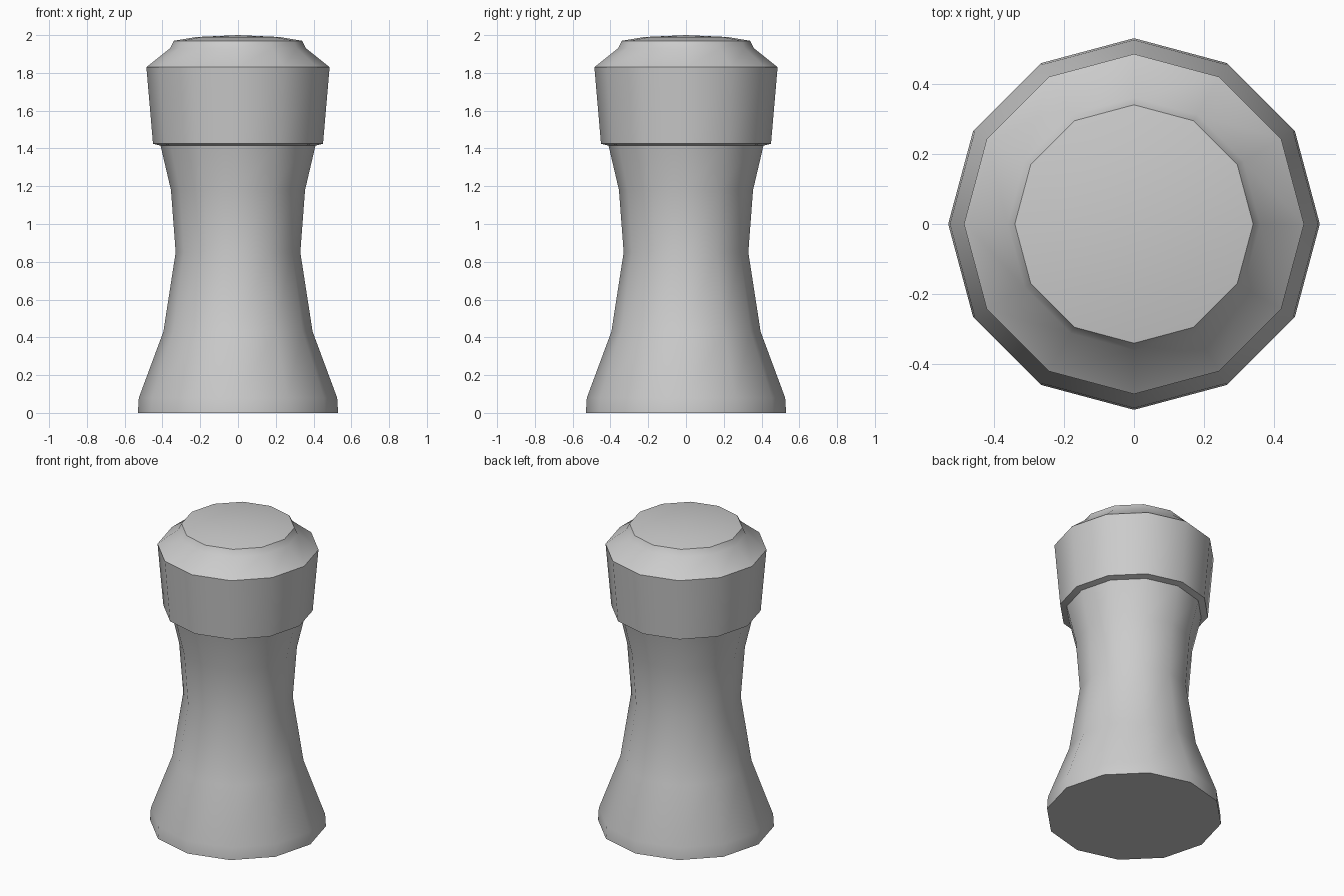
import bpy, bmesh
from math import cos, sin, radians, tau

if "Cube" in bpy.data.objects:
    bpy.data.objects.remove(bpy.data.objects["Cube"])

SIDES = 12


def lathe(name, profile):
    """Revolve (radius, z) points around z; radius 0 closes to a pole."""
    bm = bmesh.new()
    rings = []
    for r, z in profile:
        n = SIDES if r > 0 else 1
        rings.append([bm.verts.new((r * cos(tau * i / SIDES), r * sin(tau * i / SIDES), z))
                      for i in range(n)])
    for a, b in zip(rings, rings[1:]):
        for i in range(SIDES):
            j = (i + 1) % SIDES
            if len(a) == 1:
                bm.faces.new((a[0], b[j], b[i]))
            elif len(b) == 1:
                bm.faces.new((a[i], a[j], b[0]))
            else:
                bm.faces.new((a[i], a[j], b[j], b[i]))
    # flat base where the profile starts on the ground
    if profile[0][1] == 0:
        bm.faces.new(rings[0][::-1])
    mesh = bpy.data.meshes.new(name)
    bm.to_mesh(mesh)
    bm.free()
    obj = bpy.data.objects.new(name, mesh)
    bpy.context.collection.objects.link(obj)
    bpy.ops.object.select_all(action='DESELECT')
    obj.select_set(True)
    bpy.context.view_layer.objects.active = obj
    bpy.ops.object.shade_smooth_by_angle(angle=radians(35))
    return obj


# Flared, waisted body
lathe("body", [(0.53, 0), (0.525, 0.08), (0.395, 0.43), (0.33, 0.85),
               (0.355, 1.18), (0.41, 1.415)])

# Cap with overhanging lip, chamfered shoulder and shallow domed top
lathe("cap", [(0.41, 1.415), (0.45, 1.425), (0.485, 1.83), (0.36, 1.93),
              (0.34, 1.97), (0.22, 1.99), (0, 2.0)])
